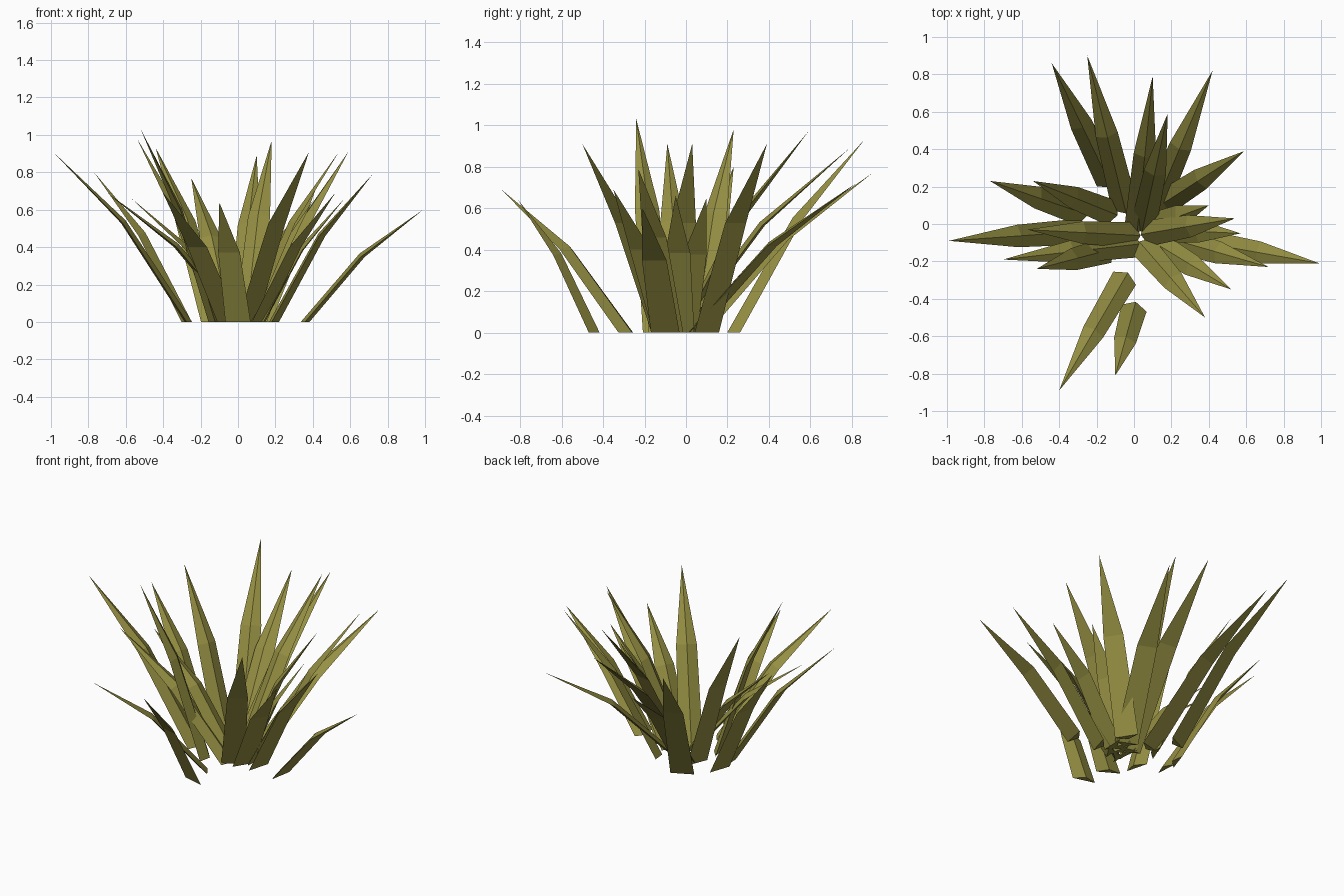
import bpy, bmesh
from mathutils import Vector

if "Cube" in bpy.data.objects:
    bpy.data.objects.remove(bpy.data.objects["Cube"])

mat = bpy.data.materials.new("olive green")
mat.diffuse_color = (0.30, 0.275, 0.055, 1)
mat.use_nodes = True
mat.node_tree.nodes["Principled BSDF"].inputs["Base Color"].default_value = mat.diffuse_color


def blade(i, bx, by, tx, ty, tz, width=0.14):
    """Bent leaf: flat underside, ridged upper side, ending in a point."""
    base, tip = Vector((bx, by, 0)), Vector((tx, ty, tz))
    out = Vector((tx - bx, ty - by, 0))
    mid = base + out * 0.48 + Vector((0, 0, tz * 0.58))
    d = out.normalized()
    side = Vector((-d.y, d.x, 0))
    bend = (tip - base).normalized()
    up = side.cross(bend)
    if up.z < 0:
        up = -up
    bm = bmesh.new()
    low = [bm.verts.new(base + side * s * width / 2 - d * r)
           for s, r in ((-1, 0), (0, 0.035), (1, 0))]
    high = [bm.verts.new(mid + side * s * width * 0.43 + up * r)
            for s, r in ((-1, 0), (0, 0.025), (1, 0))]
    point = bm.verts.new(tip)
    bm.faces.new(low)
    for k in range(3):
        n = (k + 1) % 3
        bm.faces.new((low[k], low[n], high[n], high[k]))
        bm.faces.new((high[k], high[n], point))
    bmesh.ops.recalc_face_normals(bm, faces=bm.faces)
    me = bpy.data.meshes.new("grass_blade")
    bm.to_mesh(me)
    bm.free()
    me.materials.append(mat)
    bpy.context.collection.objects.link(
        bpy.data.objects.new(f"grass_blade_{i:02d}", me))


# base x, base y, tip x, tip y, tip z
blades = [
    # back
    (-.135, .23, -.44, .86, .93), (-.05, .09, -.25, .90, .77),
    (.02, -.01, .10, .79, .89), (.05, -.01, .18, .59, .97),
    (.09, .04, .42, .82, .72),
    # right
    (.14, .10, .59, .39, .91), (.10, -.01, .40, .10, .65),
    (.07, -.05, .54, .03, .91), (.14, -.03, .57, -.05, .66),
    (.37, -.10, .99, -.21, .60), (.20, -.08, .72, -.23, .79),
    # front
    (.11, -.10, .52, -.35, .69), (.05, -.12, .38, -.50, .91),
    (-.05, -.29, -.40, -.89, .69), (0, -.45, -.10, -.81, .64),
    # left
    (-.14, -.14, -.52, -.24, 1.03), (0, -.11, -.70, -.19, .69),
    (-.28, -.04, -.99, -.09, .91), (-.28, .06, -.77, .23, .80),
    (-.12, .06, -.54, .23, .98), (0, -.06, -.57, -.03, .66),
]
for i, b in enumerate(blades):
    blade(i + 1, *b)
